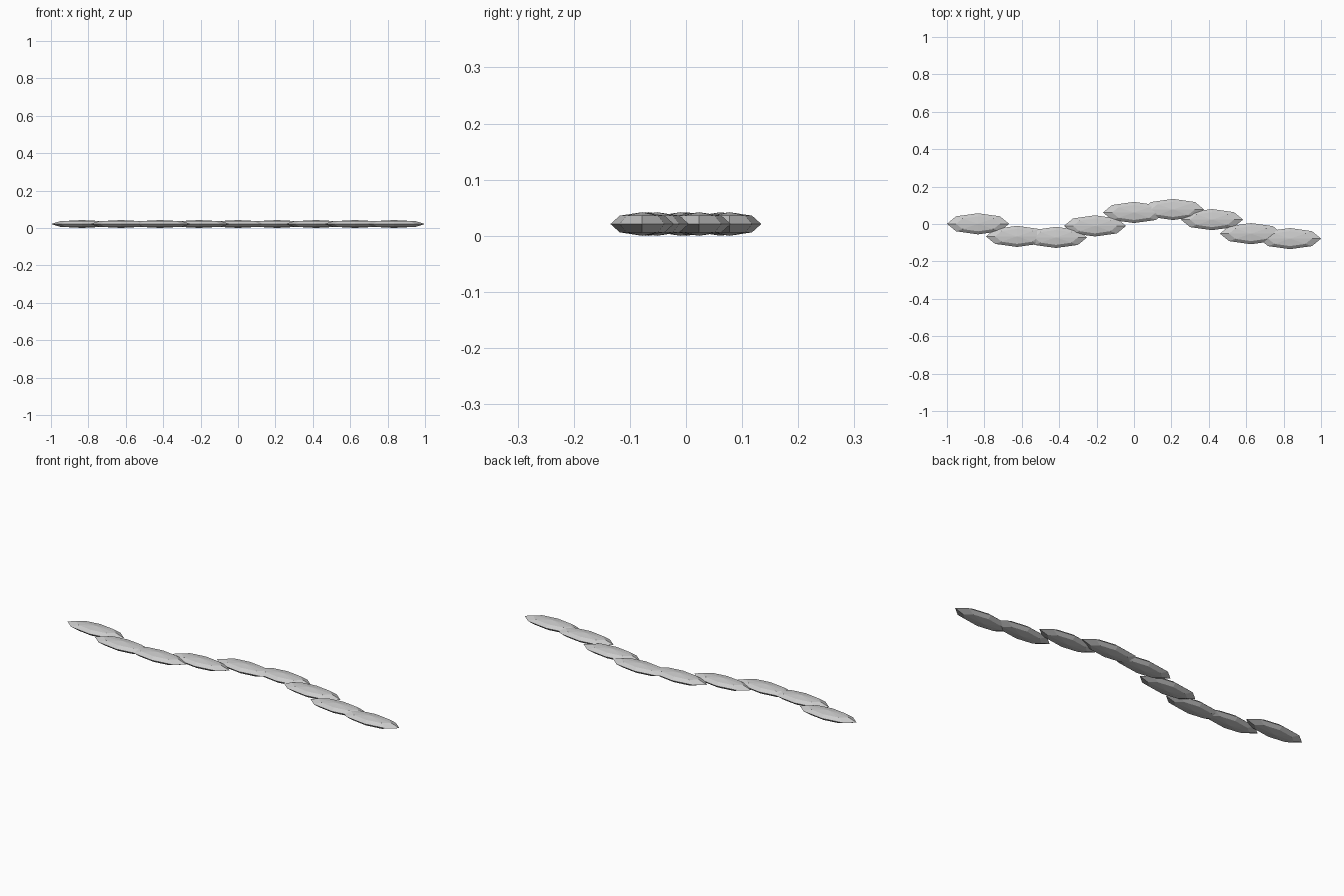
import bpy, math

if "Cube" in bpy.data.objects:
    bpy.data.objects.remove(bpy.data.objects["Cube"])

COUNT = 9
SPACING = 0.2085
RADII = (0.166, 0.0565, 0.021)


def add_segment(i):
    # flattened low-poly ellipsoid, offset sideways along a wave
    x = (i - (COUNT - 1) / 2) * SPACING
    y = -0.08 * math.sin(i) + 0.001
    bpy.ops.mesh.primitive_uv_sphere_add(segments=8, ring_count=4, radius=1,
                                         location=(x, y, RADII[2]))
    seg = bpy.context.object
    seg.name = f"wave_segment_{i + 1}"
    seg.scale = RADII


# winding chain of overlapping segments
for i in range(COUNT):
    add_segment(i)
